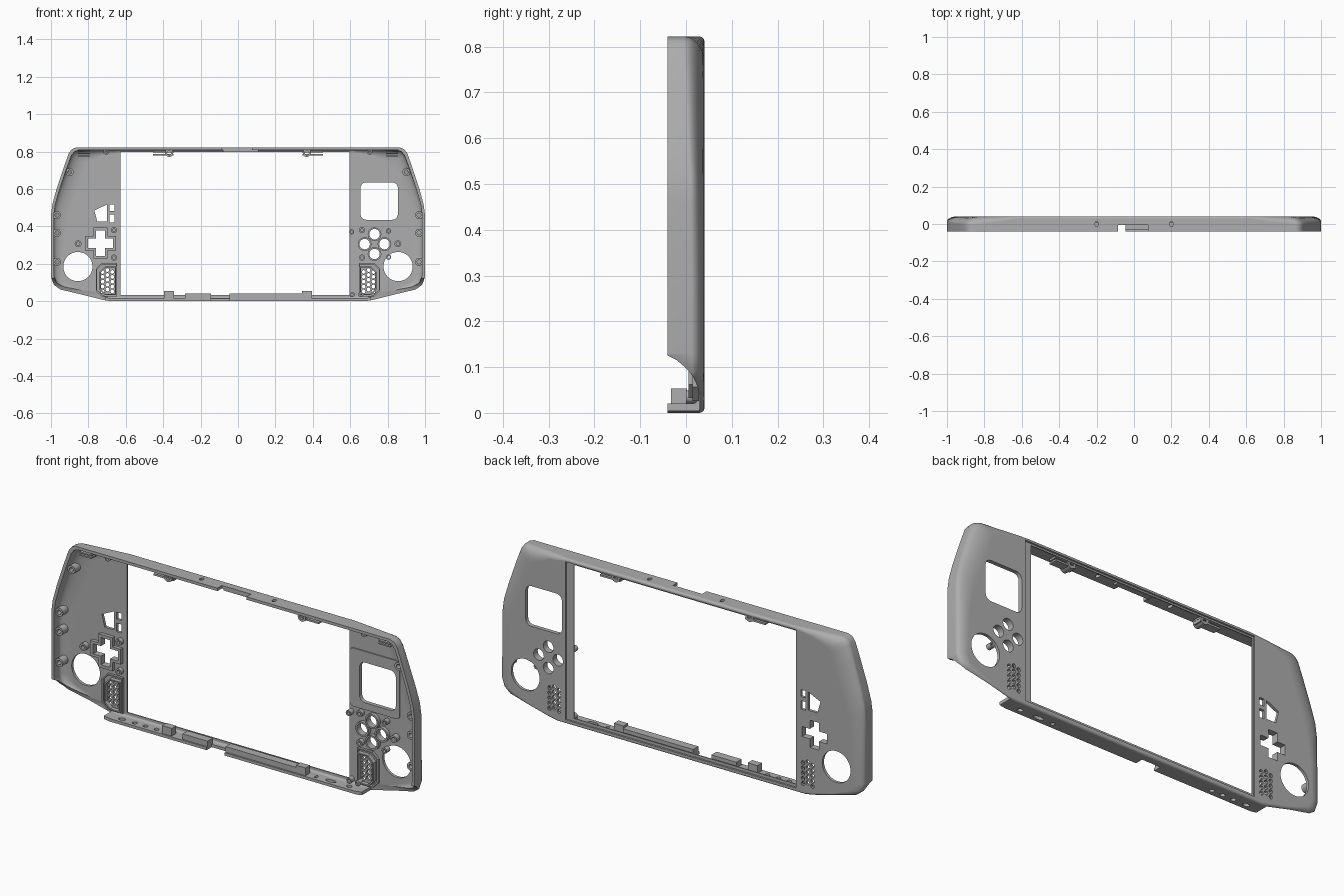
import bpy, bmesh, math

if "Cube" in bpy.data.objects:
    bpy.data.objects.remove(bpy.data.objects["Cube"], do_unlink=True)

grey = bpy.data.materials.new("shell_grey")
COLOR = (0.42, 0.42, 0.42, 1)
grey.use_nodes = True
grey.diffuse_color = COLOR
grey.node_tree.nodes["Principled BSDF"].inputs["Base Color"].default_value = COLOR
grey.node_tree.nodes["Principled BSDF"].inputs["Roughness"].default_value = 0.6


# ---- helpers ----
def place(u, v, w, axis):
    return {"x": (w, u, v), "y": (u, w, v), "z": (u, v, w)}[axis]


def loft(bm, rings, cap=True, closed=False):
    loops = [[bm.verts.new(p) for p in r] for r in rings]
    n = len(loops[0])
    pairs = list(zip(loops, loops[1:])) + ([(loops[-1], loops[0])] if closed else [])
    for a, b in pairs:
        for i in range(n):
            j = (i + 1) % n
            bm.faces.new((a[i], a[j], b[j], b[i]))
    if cap:
        bm.faces.new(loops[0])
        bm.faces.new(loops[-1])


def prism(bm, pts, a, b, axis="y"):
    loft(bm, [[place(u, v, w, axis) for u, v in pts] for w in (a, b)])


def frame(bm, outer, inner, a, b):
    loft(bm, [[place(u, v, w, "y") for u, v in p]
              for p, w in ((outer, a), (outer, b), (inner, b), (inner, a))],
         cap=False, closed=True)


def oval(x, z, rx, rz=None, n=24):
    rz = rz or rx
    return [(x + rx * math.cos(math.tau * i / n), z + rz * math.sin(math.tau * i / n))
            for i in range(n)]


def rect(x0, x1, z0, z1, r=0.0):
    if not r:
        return [(x0, z0), (x1, z0), (x1, z1), (x0, z1)]
    out = []
    for k, (cx, cz) in enumerate(((x1 - r, z1 - r), (x0 + r, z1 - r),
                                  (x0 + r, z0 + r), (x1 - r, z0 + r))):
        for i in range(6):
            t = math.pi / 2 * (k + i / 5)
            out.append((cx + r * math.cos(t), cz + r * math.sin(t)))
    return out


def cross(x, z, arm, w):
    quarter = [(arm, -w), (arm, w), (w, w)]
    out = []
    for k in range(4):
        c, s = round(math.cos(k * math.pi / 2)), round(math.sin(k * math.pi / 2))
        out += [(x + c * u - s * v, z + s * u + c * v) for u, v in quarter]
    return out


def flip(pts, side):
    return [(side * u, v) for u, v in pts]


def finish(name, bm, smooth=True):
    bmesh.ops.recalc_face_normals(bm, faces=bm.faces)
    me = bpy.data.meshes.new(name)
    bm.to_mesh(me)
    bm.free()
    me.materials.append(grey)
    ob = bpy.data.objects.new(name, me)
    bpy.context.collection.objects.link(ob)
    if smooth:
        soften(ob)
    return ob


def soften(ob):
    bpy.ops.object.select_all(action="DESELECT")
    ob.select_set(True)
    bpy.context.view_layer.objects.active = ob
    bpy.ops.object.shade_smooth_by_angle(angle=math.radians(38))


def carve(ob, bm):
    cutter = finish("cutter", bm, smooth=False)
    cutter.hide_render = True
    mod = ob.modifiers.new("cut", "BOOLEAN")
    mod.operation, mod.solver, mod.object = "DIFFERENCE", "EXACT", cutter
    bpy.context.view_layer.objects.active = ob
    bpy.ops.object.modifier_apply(modifier=mod.name)
    bpy.data.objects.remove(cutter, do_unlink=True)


# ---- shell: rim point, matching face point, depth of the rounding ----
HALF = [(.62, .822, .62, .812, .012), (.74, .822, .72, .795, .03),
        (.865, .822, .80, .765, .045), (.888, .813, .815, .755, .045),
        (.905, .79, .825, .74, .045), (.93, .72, .84, .68, .04),
        (.97, .60, .88, .57, .035), (.992, .52, .905, .50, .03),
        (1, .46, .925, .44, .03), (1, .30, .945, .30, .028),
        (1, .13, .95, .13, .028), (.985, .088, .94, .095, .025),
        (.95, .062, .92, .08, .02), (.83, .033, .83, .045, .015),
        (.72, .006, .72, .018, .012), (.68, 0, .68, .01, .012)]
OUTLINE = HALF + [(-x, z, -xi, zi, d) for x, z, xi, zi, d in reversed(HALF)]


def body(bm, front, back, sx=1.0, sz=1.0):
    def pt(x, y, z):
        return (x * sx, y, (z - .411) * sz + .411)
    rings = [[pt(x, front, z) for x, z, *_ in OUTLINE]]
    for i in range(8):
        t = math.pi / 2 * i / 7
        k = 1 - math.cos(t)
        rings.append([pt(x + (xi - x) * k, back - d + d * math.sin(t), z + (zi - z) * k)
                      for x, z, xi, zi, d in OUTLINE])
    loft(bm, rings)


bm = bmesh.new()
body(bm, -.04, .04)
shell = finish("front_shell", bm, smooth=False)
bm = bmesh.new()
body(bm, -.06, .026, .985, .965)
carve(shell, bm)

# screen recess, then the opening
for pts, a in ((rect(-.635, .635, .02, .806), .031), (rect(-.628, .595, .034, .798), 0)):
    bm = bmesh.new()
    prism(bm, pts, a, .06)
    carve(shell, bm)

# control openings
PAD, KEYS, STICK = (-.735, .31), (.73, .305), (.856, .185)
KEY_SPOTS = [(KEYS[0] + dx * .053, KEYS[1] + dz * .053)
             for dx, dz in ((1, 0), (-1, 0), (0, 1), (0, -1))]
holes = [rect(.655, .855, .435, .635, .03), cross(*PAD, .068, .025),
         [(-.768, .485), (-.70, .517), (-.70, .425), (-.752, .425)],
         rect(-.687, -.66, .482, .517), rect(-.687, -.66, .42, .462)]
holes += [oval(x, z, .028) for x, z in KEY_SPOTS]
for side in (1, -1):
    holes.append(flip(oval(*STICK, .078, n=48), side))
    for col in range(3):
        for row in range(5):
            z = .052 + row * .026 + (.010 if col == 1 else 0)
            holes.append(flip(oval(.672 + col * .026, z, .010, .0105, 8), side))
bm = bmesh.new()
for pts in holes:
    prism(bm, pts, -.0, .06)
carve(shell, bm)

# edge cuts: swept lower corners, top notch, bottom gap, ports
SWEEP = [(-.06, .125), (-.04, .125), (-.02, .115), (0, .098), (.015, .08),
         (.025, .058), (.03, .035), (.03, -.02), (-.06, -.02)]
bm = bmesh.new()
for side in (1, -1):
    prism(bm, SWEEP, side * .71, side * 1.1, "x")
    prism(bm, oval(side * .2, 0, .009, .014), .78, .85, "z")
prism(bm, rect(-.085, .075, -.06, -.005), .8, .85, "z")
prism(bm, rect(-.145, -.045, -.06, 0), -.02, .03, "z")
for x, rx in ((.62, .014), (.52, .028), (.44, .008), (-.44, .012),
              (-.50, .012), (-.56, .012), (-.63, .018)):
    prism(bm, oval(x, -.012, rx, .011, 16), -.02, .02, "z")
carve(shell, bm)
soften(shell)
wn = shell.modifiers.new("even_shading", "WEIGHTED_NORMAL")
wn.keep_sharp = True

# ---- frames round the controls ----
bm = bmesh.new()
frame(bm, cross(*PAD, .083, .038), cross(*PAD, .068, .025), .008, .028)
finish("direction_pad_frame", bm)

bm = bmesh.new()
for x, z in KEY_SPOTS:
    frame(bm, oval(x, z, .0365), oval(x, z, .028), .008, .028)
finish("button_guides", bm)

bm = bmesh.new()
frame(bm, rect(.60, .875, .40, .69, .02), rect(.655, .855, .435, .635, .03), .02, .028)
finish("touch_panel_plate", bm)


def chamfered(x0, x1, z0, z1, c):
    return [(x0, z0), (x1 - c, z0), (x1, z0 + c), (x1, z1 - c), (x1 - c, z1), (x0, z1)]


for side, label in ((1, "left"), (-1, "right")):
    bm = bmesh.new()
    for grow, top in ((0, .005), (.018, .014)):
        o = chamfered(.652 - grow / 3, .742 + grow, .032 - grow / 3, .185 + grow, .03)
        i = chamfered(.658 - grow / 3, .736 + grow, .038 - grow / 3, .179 + grow, .028)
        frame(bm, flip(o, side), flip(i, side), top, .028)
    finish(label + "_speaker_frame", bm)

# ---- screw posts ----
bm = bmesh.new()


def post(x, z, r, front, back=.028):
    frame(bm, oval(x, z, r, n=20), oval(x, z, r * .5, n=20), front, back)


for side in (1, -1):
    for x, z in ((.90, .69), (.968, .46), (.968, .365), (.968, .21)):
        post(side * x, z, .021, -.025, .018)
    post(side * .705, .797, .015, -.02)
    post(side * .368, .793, .022, -.025)
    post(side * .855, .307, .018, .0)
    for z in (.38, .233):
        post(side * .663, z, .016, .005)
for x, z in ((.607, .37), (.805, .375), (.805, .235), (.61, .035), (.657, .035)):
    post(x, z, .014, .0)
finish("screw_posts", bm)

# ---- clips and blocks along the edges ----
bm = bmesh.new()
for side in (1, -1):
    for z in (.773, .786, .799):
        prism(bm, flip(rect(.79, .855, z, z + .007), side), -.025, .012)
    for z in (.778, .794):
        prism(bm, flip(rect(.345, .455, z, z + .009), side), -.015, .027)
    prism(bm, flip(rect(.342, .395, .008, .053), side), -.033, .002)
prism(bm, rect(-.283, -.145, .008, .042), -.033, .008)
prism(bm, rect(-.045, .342, .008, .042), -.033, .008)
prism(bm, rect(-.08, .11, .797, .81), .0, .027)
finish("edge_clips", bm)
